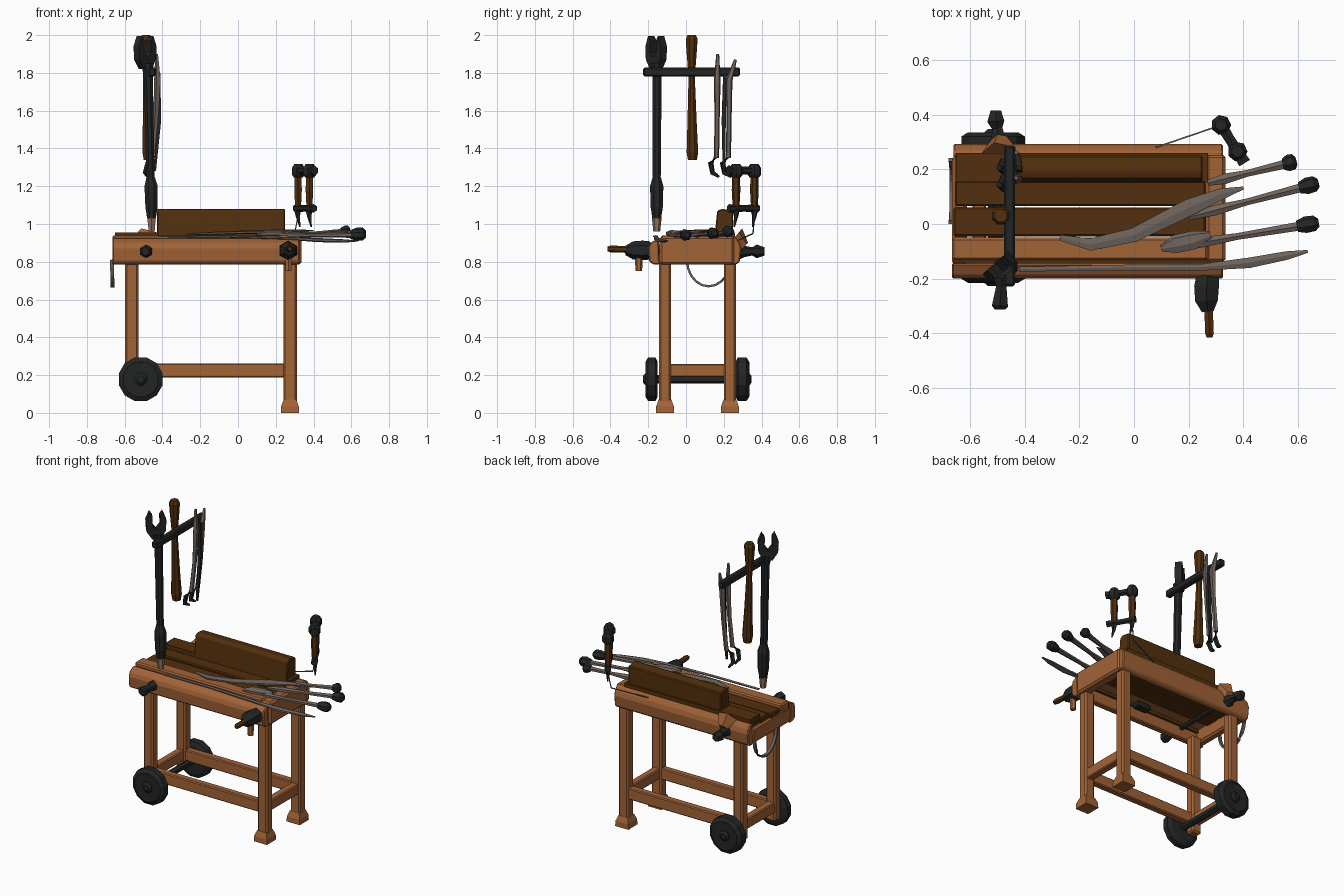
import bpy, bmesh, math
from mathutils import Vector


def material(name, col):
    m = bpy.data.materials.new(name)
    m.diffuse_color = (*col, 1)
    return m


TAN = material("tan wood", (0.36, 0.125, 0.038))
DARK = material("dark wood", (0.085, 0.028, 0.004))
IRON = material("black iron", (0.017, 0.018, 0.018))
STEEL = material("grey steel", (0.155, 0.125, 0.108))
PALE = material("worn wood", (0.30, 0.17, 0.10))


def finish(name, bm, mat, bevel=0):
    bmesh.ops.recalc_face_normals(bm, faces=bm.faces)
    me = bpy.data.meshes.new(name)
    bm.to_mesh(me)
    bm.free()
    me.materials.append(mat)
    ob = bpy.data.objects.new(name, me)
    bpy.context.collection.objects.link(ob)
    if bevel:
        mod = ob.modifiers.new("bevel", 'BEVEL')
        mod.width, mod.segments = bevel, 1
    return ob


def prism(name, poly, to3d, a, b, mat, bevel=0):
    """Extrude a 2D outline from a to b; to3d maps (u, v, w) to a point."""
    bm = bmesh.new()
    lo = [bm.verts.new(to3d(u, v, a)) for u, v in poly]
    hi = [bm.verts.new(to3d(u, v, b)) for u, v in poly]
    n = len(poly)
    bm.faces.new(lo)
    bm.faces.new(hi[::-1])
    for i in range(n):
        bm.faces.new((lo[i], lo[(i + 1) % n], hi[(i + 1) % n], hi[i]))
    return finish(name, bm, mat, bevel)


def box(name, x, y, z, mat, bevel=0.006):
    poly = [(x[0], y[0]), (x[1], y[0]), (x[1], y[1]), (x[0], y[1])]
    return prism(name, poly, lambda u, v, w: (u, v, w), z[0], z[1], mat, bevel)


def along_x(name, poly, x0, x1, mat, bevel=0):
    return prism(name, poly, lambda u, v, w: (w, u, v), x0, x1, mat, bevel)


def loft(name, pts, mat, n=6, flat=1.0):
    """Rings of radius r at (x, y, z, r); flat squashes the second axis."""
    bm = bmesh.new()
    P = [Vector(p[:3]) for p in pts]
    rings = []
    for i, p in enumerate(P):
        d = (P[min(i + 1, len(P) - 1)] - P[max(i - 1, 0)]).normalized()
        ref = Vector((0, 1, 0)) if abs(d.z) > 0.8 else Vector((0, 0, 1))
        s = d.cross(ref).normalized()
        t = s.cross(d)
        r = pts[i][3]
        rings.append([bm.verts.new(p + s * (r * math.cos(k)) + t * (r * flat * math.sin(k)))
                      for k in [2 * math.pi * (j + .5) / n for j in range(n)]])
    for a, b in zip(rings, rings[1:]):
        for j in range(n):
            bm.faces.new((a[j], a[(j + 1) % n], b[(j + 1) % n], b[j]))
    bm.faces.new(rings[0])
    bm.faces.new(rings[-1][::-1])
    return finish(name, bm, mat)


# table top: aprons with sloped upper edges, end boards and planks
along_x("front_apron", [(-.17, .785), (-.195, .80), (-.2, .87), (-.19, .90), (-.145, .925), (-.14, .785)],
        -.665, .325, TAN, .006)
along_x("back_apron", [(.265, .785), (.285, .80), (.293, .87), (.285, .90), (.265, .93), (.245, .93), (.24, .785)],
        -.66, .325, TAN, .006)
box("right_end_board", (.262, .335), (-.14, .255), (.785, .935), TAN, .012)
box("left_end_board", (-.665, -.61), (-.15, .25), (.79, .895), TAN, .012)
box("front_plank", (-.665, .27), (-.132, -.05), (.88, .94), TAN, .008)
box("front_plank_edge", (-.66, .27), (-.14, -.125), (.86, .915), DARK, 0)
for i, (y0, y1) in enumerate([(-.045, .06), (.066, .158), (.164, .245)]):
    box(f"dark_plank_{i}", (-.66 + .006 * i, .262), (y0, y1), (.87, .92 + .008 * (i % 2)), DARK)
along_x("back_upright", [(.15, .92), (.165, 1.07), (.19, 1.08), (.25, 1.07), (.25, .92)], -.43, .25, DARK, .006)
along_x("upright_ledge", [(.155, .92), (.155, .955), (.26, .955), (.26, .92)], -.65, .27, DARK)
box("underside_block", (-.2, -.1), (-.13, -.08), (.84, .88), IRON)

# legs, feet and stretchers
for side, y0, y1 in (("front", -.142, -.08), ("back", .2, .265)):
    yc = (y0 + y1) / 2
    box(f"{side}_right_leg", (.24, .312), (y0, y1), (.03, .80), TAN, .01)
    loft(f"{side}_right_foot", [(.275, yc, .0, .068), (.275, yc, .035, .066), (.275, yc, .07, .048)], TAN, 4)
    box(f"{side}_left_leg", (-.597, -.528), (y0, y1), (.13, .80), TAN, .01)
    box(f"{side}_stretcher", (-.55, .25), (y0 + .008, y1 - .008), (.187, .262), TAN)
box("right_stretcher", (.25, .30), (-.09, .21), (.19, .26), TAN)
box("left_stretcher", (-.59, -.54), (-.09, .21), (.19, .26), TAN)

# wheels with hubs and axle
WX, WZ = -.515, .178
for side, yi, yo in (("front", -.15, -.215), ("back", .262, .335)):
    s = math.copysign(1, yo)
    loft(f"{side}_wheel", [(WX, yi, WZ, .095), (WX, yi + s * .012, WZ, .12), (WX, yo - s * .015, WZ, .12),
                           (WX, yo, WZ, .095), (WX, yo - s * .01, WZ, .075)], IRON, 12)
    loft(f"{side}_hub", [(WX, yi, WZ, .04), (WX, yo, WZ, .035), (WX, yo + s * .012, WZ, .02)], IRON, 8)
loft("axle", [(WX, -.16, WZ, .022), (WX, .27, WZ, .022)], IRON, 6)

# clamp rod with knobs on the left
loft("clamp_rod", [(-.49, -.24, .855, .015), (-.49, .34, .855, .015)], IRON)
loft("front_clamp_knob", [(-.485, -.195, .855, .035), (-.485, -.23, .855, .022),
                          (-.49, -.30, .855, .034), (-.49, -.312, .855, .022)], IRON)
loft("back_clamp_knob", [(-.495, .28, .855, .045), (-.495, .31, .855, .03), (-.5, .35, .855, .022),
                         (-.505, .375, .855, .036), (-.505, .415, .855, .022)], IRON)
loft("clamp_wood_pad", [(-.49, .255, .925, .07), (-.49, .31, .88, .03)], TAN, 5)

# vice handle at the front right
loft("vice_body", [(.27, -.19, .86, .048), (.265, -.23, .86, .052), (.265, -.28, .86, .048), (.27, -.32, .86, .025)], IRON)
loft("vice_spindle", [(.272, -.30, .865, .018), (.276, -.40, .868, .018), (.276, -.415, .868, .012)], DARK)
loft("vice_grip", [(.268, -.25, .84, .02), (.268, -.25, .75, .018)], TAN)

# hanging strap on the left end
arc = [(-.668 + .004 * math.sin(a), .12 - .115 * math.cos(a), .81 - .14 * math.sin(a), .014)
       for a in [math.pi * k / 10 for k in range(11)]]
loft("hanging_strap", arc, STEEL, 4, .6)

# overhead rack bar
box("rack_bar", (-.475, -.435), (-.228, .287), (1.782, 1.828), IRON, .008)

# large open wrench
loft("wrench_shaft", [(-.458, -.155, 1.03, .025), (-.458, -.155, 1.09, .035), (-.46, -.155, 1.2, .038),
                      (-.463, -.155, 1.25, .023), (-.475, -.153, 1.78, .026), (-.48, -.155, 1.85, .035)], IRON, 8)
loft("wrench_tip", [(-.457, -.155, .96, .018), (-.458, -.155, 1.035, .026)], PALE, 6)
JAW = [(-.025, 1.82), (.025, 1.82), (.058, 1.87), (.062, 1.94), (.04, 1.995), (.022, 1.97), (.024, 1.91),
       (0, 1.88), (-.024, 1.91), (-.022, 1.97), (-.04, 1.995), (-.062, 1.94), (-.058, 1.87)]
prism("wrench_jaw", JAW, lambda u, v, w: (-.492 + .75 * u + .66 * w, -.158 + .66 * u - .75 * w, v),
      -.022, .022, IRON)

# wooden mallet handle on the rack
loft("rack_wood_handle", [(-.475, .034, 1.34, .026), (-.475, .034, 1.38, .033), (-.48, .032, 1.55, .026),
                          (-.485, .03, 1.78, .018), (-.487, .03, 1.92, .03), (-.487, .03, 1.98, .034),
                          (-.487, .03, 2.0, .024)], DARK, 8)

# hanging tongs with hooked claws
for i, (yt, yb, top) in enumerate([(.168, .148, 1.90), (.262, .215, 1.87)]):
    m = (.165, .228)[i]
    loft(f"tong_arm_{i}", [(-.43, yt, top, .008), (-.425, m, 1.76, .019), (-.435, m, 1.55, .014),
                           (-.455, m - .004, 1.35, .015)], (STEEL, STEEL)[i], 5)
    loft(f"tong_claw_{i}", [(-.455, m - .004, 1.36, .014), (-.475, m - .034, 1.32, .016),
                            (-.49, m - .024, 1.27, .014), (-.48, m + .01, 1.25, .007)], IRON, 5)
loft("tong_blade", [(-.42, .205, 1.80, .012), (-.418, .20, 1.55, .016), (-.44, .2, 1.28, .008)], IRON, 4)

# pair of upright tools at the back right corner
A, B = Vector((.318, .362, 0)), Vector((.378, .265, 0))
for i, p in enumerate((A, B)):
    x, y = p.x, p.y
    loft(f"tool_grip_{i}", [(x, y, 1.09, .018), (x, y, 1.18, .023), (x, y, 1.26, .02)], DARK)
    loft(f"tool_pommel_{i}", [(x, y, 1.245, .024), (x, y, 1.262, .037), (x, y, 1.295, .037), (x, y, 1.318, .022)], IRON, 7)
    loft(f"tool_point_{i}", [(x, y, 1.08, .022), (x, y, 1.04, .012), (x + .01, y - .01, .985, .004)], IRON, 5)
D = (B - A).normalized()
for nm, z, r, e in (("tool_guard", 1.083, .022, .045), ("tool_head_bar", 1.283, .026, .05)):
    a, b = A - D * e * .5, B + D * e
    loft(nm, [(a.x, a.y, z, r), (.35, .31, z, r * .8), (b.x, b.y, z, r)], IRON, 6)
loft("thin_wire", [(.08, .28, .915, .004), (.30, .355, .95, .004), (.325, .365, 1.08, .004)], STEEL, 4)

# loose tools lying on the top, sticking out to the right
RODS = [(.27, .15, .59, .228), (.20, .025, .67, .148), (.14, -.085, .67, .003)]
for i, (x0, y0, x1, y1) in enumerate(RODS):
    z0, z1 = .94, .962 - .01 * i
    d = Vector((x1 - x0, y1 - y0, z1 - z0))

    def at(t, r):
        return (x0 + d.x * t, y0 + d.y * t, z0 + d.z * t, r)
    loft(f"rod_{i}", [at(0, .012), at(.2, .022), at(.45, .014), at(.9, .019)], STEEL, 6, .8)
    loft(f"rod_end_{i}", [at(.86, .022), at(.92, .032), at(.98, .03), at(1.01, .016)], IRON, 7)
loft("rod_head", [(.10, -.09, .945, .012), (.15, -.075, .95, .035), (.22, -.06, .95, .036), (.28, -.04, .95, .014)],
     STEEL, 7, .5)
loft("broad_blade", [(-.27, -.05, .945, .012), (-.16, -.075, .95, .026), (0, -.04, .955, .03), (.2, .06, .96, .036),
                     (.32, .11, .965, .024), (.40, .132, .965, .006)], STEEL, 6, .3)
loft("long_knife", [(-.42, -.165, .935, .01), (-.1, -.16, .935, .012), (.25, -.158, .925, .014),
                    (.42, -.142, .915, .022), (.56, -.115, .91, .018), (.635, -.1, .91, .006)], STEEL, 6, .5)
